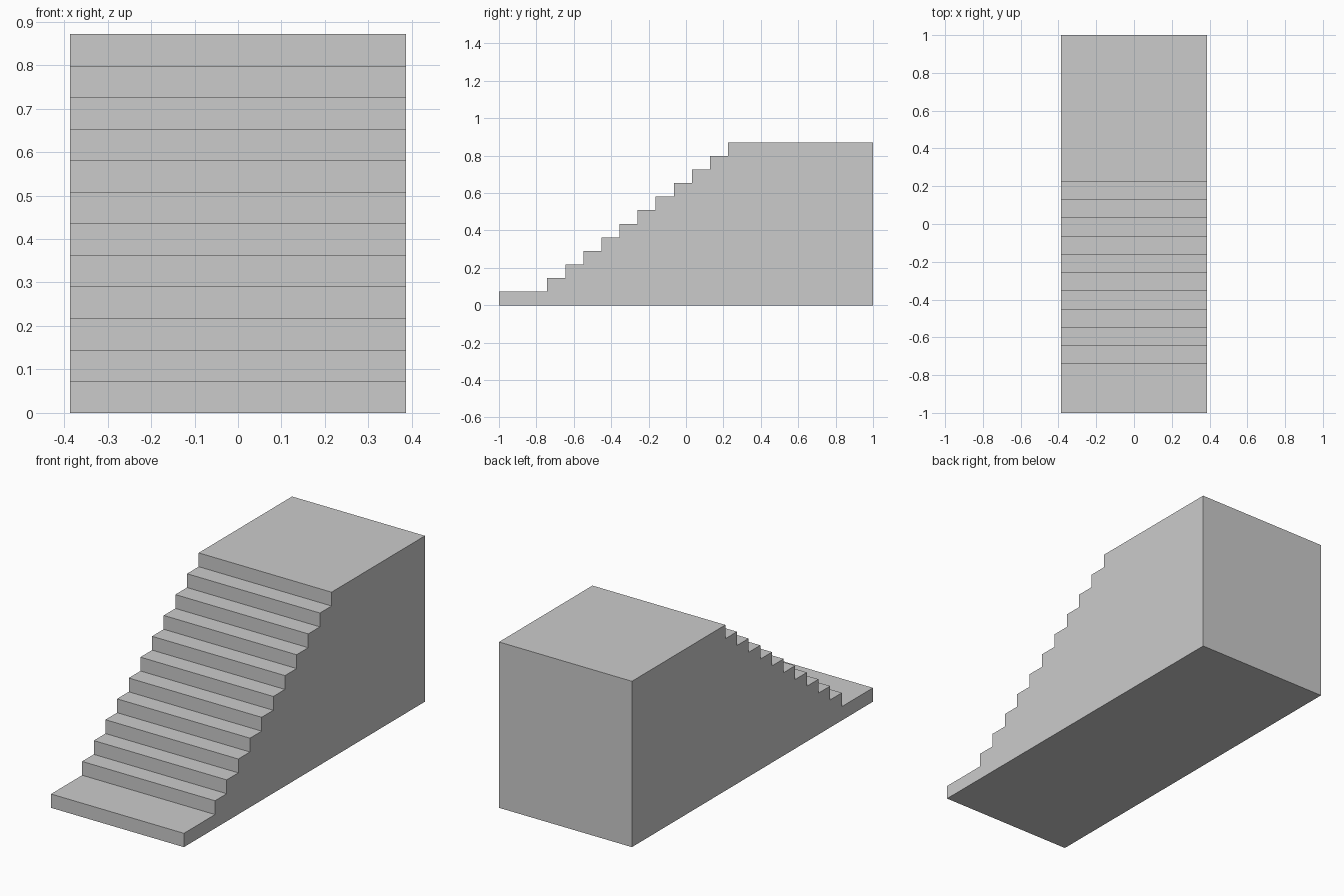
import bpy
import bmesh

if "Cube" in bpy.data.objects:
    bpy.data.objects.remove(bpy.data.objects["Cube"])

WIDTH, HEIGHT, LEVELS = 0.772, 0.871, 12
FIRST_RISER, RUN = -0.742, 0.0967
RISE = HEIGHT / LEVELS

# Side profile (y, z): bottom landing, flight of steps, top landing
profile = [(1, 0), (-1, 0), (-1, RISE)]
for i in range(LEVELS - 1):
    y = FIRST_RISER + i * RUN
    profile += [(y, RISE * (i + 1)), (y, RISE * (i + 2))]
profile.append((1, HEIGHT))

# Extrude the profile across the width
bm = bmesh.new()
face = bm.faces.new([bm.verts.new((-WIDTH / 2, y, z)) for y, z in profile])
extruded = bmesh.ops.extrude_face_region(bm, geom=[face], use_keep_orig=True)["geom"]
bmesh.ops.translate(bm, vec=(WIDTH, 0, 0),
                    verts=[g for g in extruded if isinstance(g, bmesh.types.BMVert)])
bmesh.ops.recalc_face_normals(bm, faces=bm.faces)

# Solid staircase
mesh = bpy.data.meshes.new("staircase")
bm.to_mesh(mesh)
bm.free()
bpy.context.collection.objects.link(bpy.data.objects.new("staircase", mesh))
